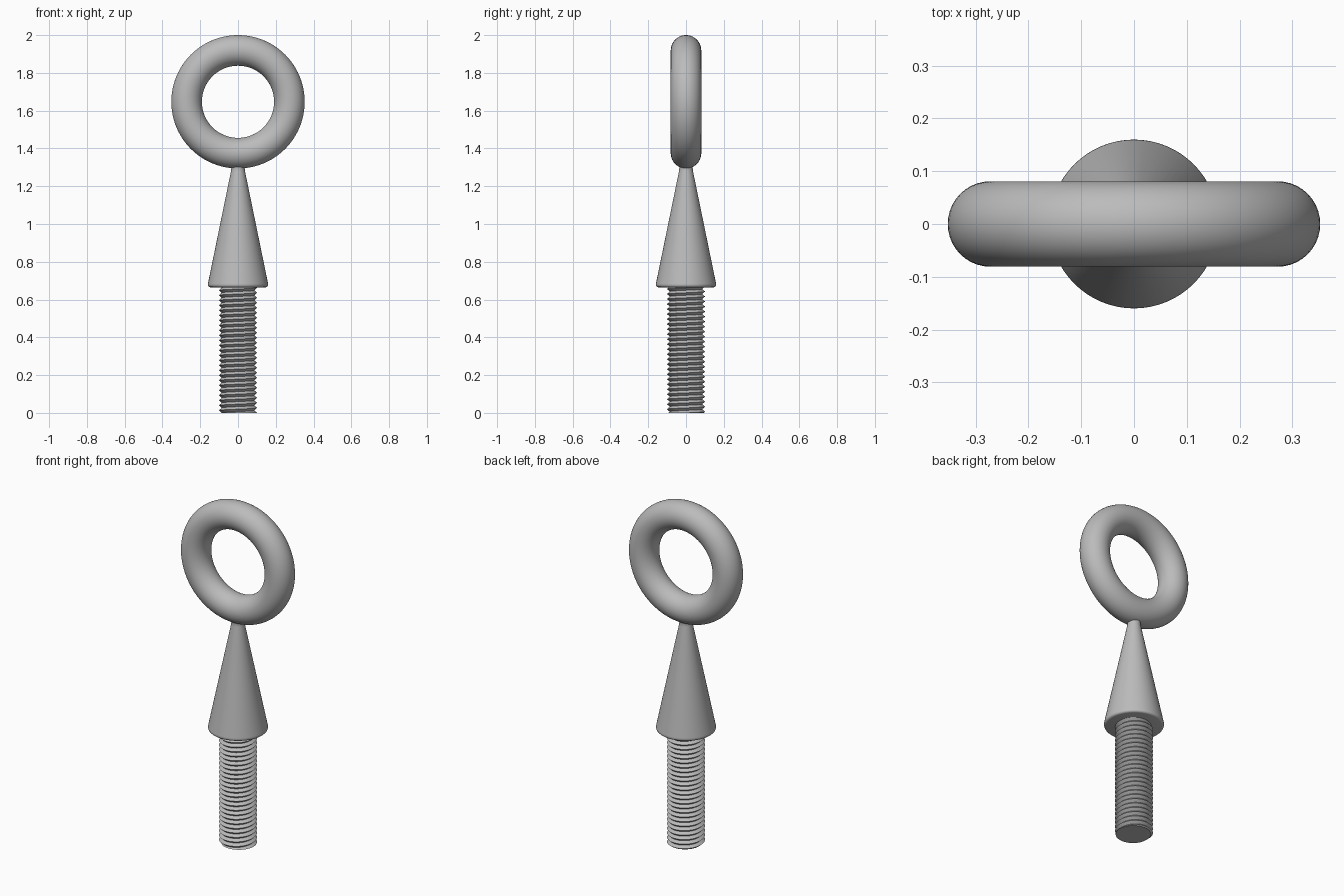
import bpy, bmesh, math

if "Cube" in bpy.data.objects:
    bpy.data.objects.remove(bpy.data.objects["Cube"])

steel = bpy.data.materials.new("grey_steel")
steel.use_nodes = True
GREY = (0.5, 0.5, 0.5, 1)
steel.diffuse_color = GREY
steel.node_tree.nodes["Principled BSDF"].inputs["Base Color"].default_value = GREY


def finish(obj, name, angle):
    obj.name = name
    obj.data.materials.append(steel)
    bpy.ops.object.select_all(action="DESELECT")
    obj.select_set(True)
    bpy.context.view_layer.objects.active = obj
    bpy.ops.object.shade_smooth_by_angle(angle=math.radians(angle))


def from_bmesh(bm, name, angle):
    bmesh.ops.recalc_face_normals(bm, faces=bm.faces)
    mesh = bpy.data.meshes.new(name)
    bm.to_mesh(mesh)
    bm.free()
    obj = bpy.data.objects.new(name, mesh)
    bpy.context.collection.objects.link(obj)
    finish(obj, name, angle)


# Eye ring
bpy.ops.mesh.primitive_torus_add(
    location=(0, 0, 1.647), rotation=(math.pi / 2, 0, 0),
    major_radius=0.272, minor_radius=0.081, major_segments=96, minor_segments=40)
finish(bpy.context.object, "eye_ring", 60)

# Tapered collar with a rounded lower rim and a small flare under the ring
profile = [(0, 0.665), (0.148, 0.665), (0.154, 0.667), (0.158, 0.671),
           (0.16, 0.677), (0.159, 0.685), (0.037, 1.28), (0.035, 1.3),
           (0.04, 1.315), (0, 1.33)]
bm = bmesh.new()
verts = [bm.verts.new((r, 0, z)) for r, z in profile]
edges = [bm.edges.new(pair) for pair in zip(verts, verts[1:])]
bmesh.ops.spin(bm, geom=verts + edges, cent=(0, 0, 0), axis=(0, 0, 1),
               angle=math.tau, steps=64)
bmesh.ops.remove_doubles(bm, verts=bm.verts, dist=0.0001)
from_bmesh(bm, "tapered_collar", 50)

# Helical thread: alternating crest and root rows, trimmed flat at both ends
PITCH, CREST, ROOT, TOP, SEGS = 0.0265, 0.101, 0.086, 0.668, 64
rows = 2 * math.ceil(TOP / PITCH) + 4
bm = bmesh.new()


def thread_point(row, step):
    turn = step / SEGS
    z = min(max((row / 2 - 1 + turn) * PITCH, 0), TOP)
    phase = (z / PITCH - turn) % 1
    radius = ROOT + (CREST - ROOT) * abs(2 * phase - 1)
    a = turn * math.tau
    return radius * math.cos(a), radius * math.sin(a), z


grid = [[bm.verts.new(thread_point(r, s)) for s in range(SEGS + 1)]
        for r in range(rows)]
for low, high in zip(grid, grid[1:]):
    for s in range(SEGS):
        bm.faces.new((low[s], low[s + 1], high[s + 1], high[s]))
bmesh.ops.remove_doubles(bm, verts=bm.verts, dist=0.0001)
bmesh.ops.holes_fill(bm, edges=[e for e in bm.edges if e.is_boundary], sides=0)
from_bmesh(bm, "threaded_shaft", 30)
